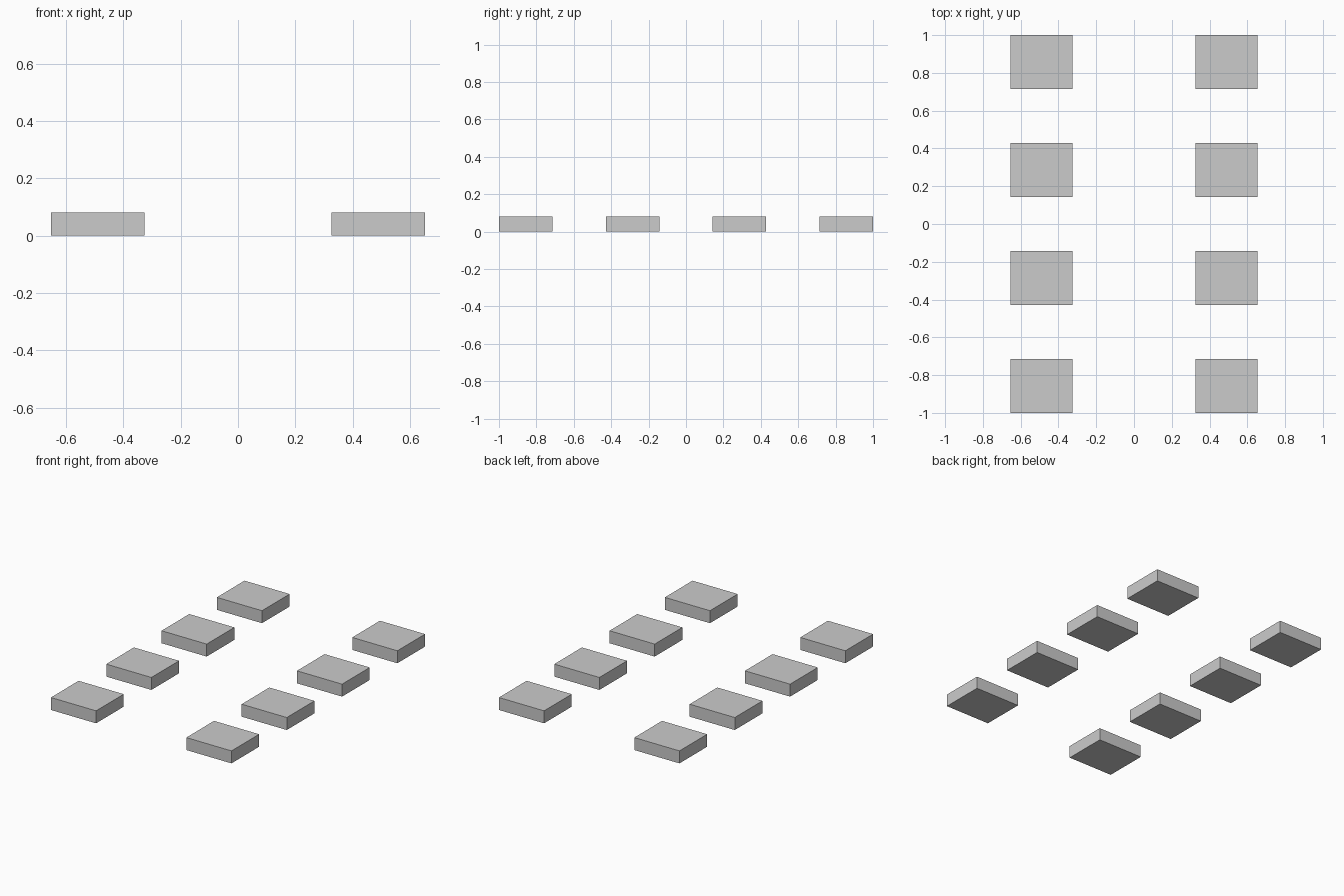
import bpy

default = bpy.data.objects.get("Cube")
if default:
    bpy.data.objects.remove(default, do_unlink=True)

# Plain grey material
GREY = (0.6, 0.6, 0.6, 1)
grey = bpy.data.materials.new("light grey")
grey.use_nodes = True
grey.diffuse_color = GREY
grey.node_tree.nodes["Principled BSDF"].inputs["Base Color"].default_value = GREY

# Block proportions: rows are spaced two block depths apart
ROWS = 4
DEPTH = 2 / 7
WIDTH = DEPTH * 8 / 7
HEIGHT = WIDTH / 4


def block(name, x, y):
    bpy.ops.mesh.primitive_cube_add(size=1, location=(x, y, HEIGHT / 2))
    obj = bpy.context.object
    obj.name = name
    obj.scale = (WIDTH, DEPTH, HEIGHT)
    bpy.ops.object.transform_apply(location=False, rotation=False, scale=True)
    obj.data.materials.append(grey)


# Two mirrored columns of blocks, front to back
for row in range(ROWS):
    y = (row - (ROWS - 1) / 2) * 2 * DEPTH
    for side, sign in (("left", 1), ("right", -1)):
        block(f"{side}_block_{row + 1}", sign * WIDTH * 1.5, y)
